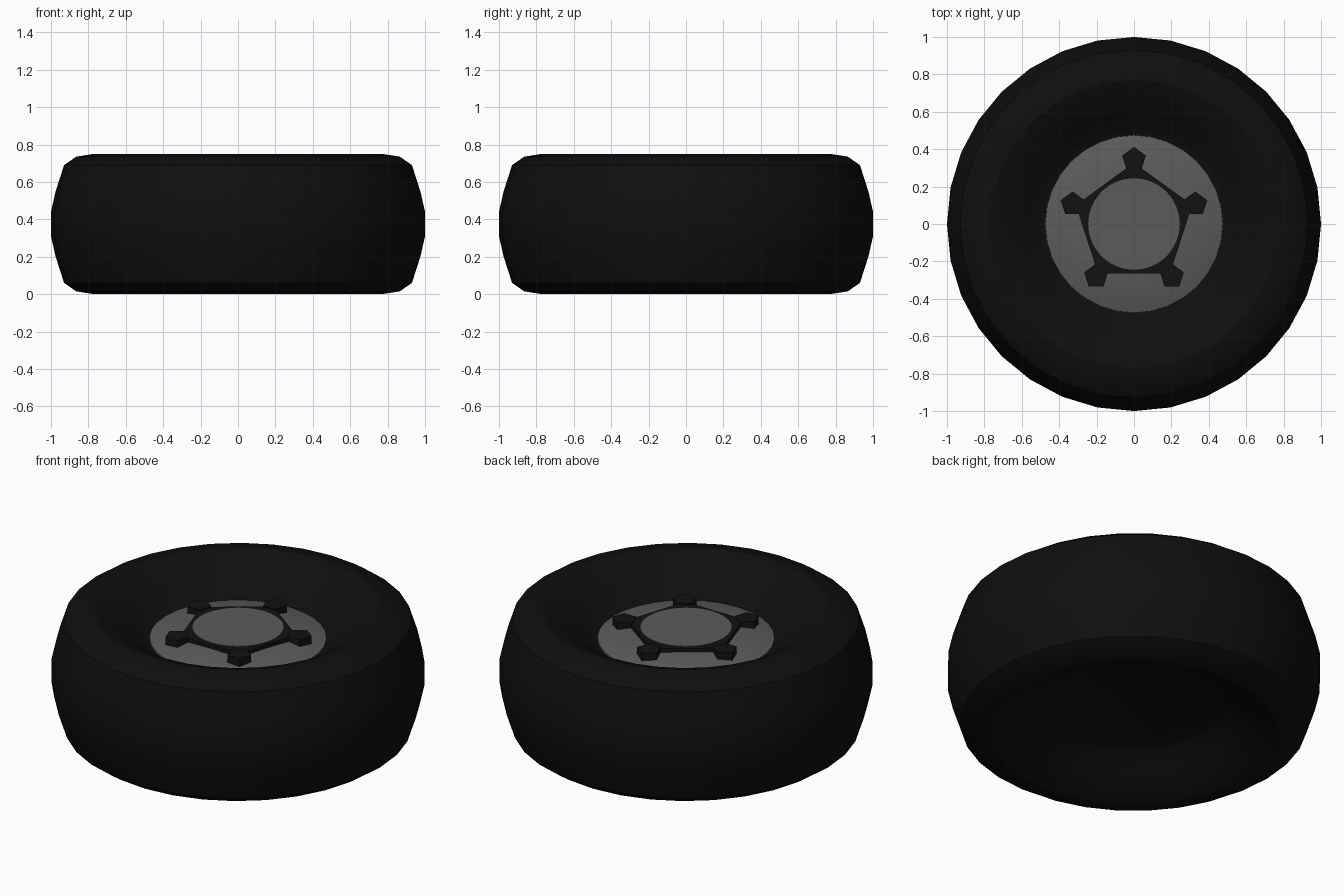
import bpy, bmesh, math

if "Cube" in bpy.data.objects:
    bpy.data.objects.remove(bpy.data.objects["Cube"])


def material(name, v):
    m = bpy.data.materials.new(name)
    m.diffuse_color = (v, v, v, 1)
    m.use_nodes = True
    m.node_tree.nodes["Principled BSDF"].inputs["Base Color"].default_value = m.diffuse_color
    return m


rubber = material("black rubber", 0.0045)
dark_metal = material("dark metal", 0.006)
steel = material("grey steel", 0.105)


def finish(name, bm, mat, smooth=True):
    bmesh.ops.recalc_face_normals(bm, faces=bm.faces)
    me = bpy.data.meshes.new(name)
    bm.to_mesh(me)
    bm.free()
    me.materials.append(mat)
    ob = bpy.data.objects.new(name, me)
    bpy.context.collection.objects.link(ob)
    if smooth:
        bpy.ops.object.select_all(action='DESELECT')
        ob.select_set(True)
        bpy.context.view_layer.objects.active = ob
        bpy.ops.object.shade_smooth_by_angle(angle=math.radians(30))
    return ob


def lathe(name, profile, sides, mat, center=(0, 0), smooth=True):
    """Revolve (radius, z) points about z, closing both ends with caps."""
    bm = bmesh.new()
    rings = []
    for r, z in profile:
        rings.append([bm.verts.new((center[0] + r * math.cos(a), center[1] + r * math.sin(a), z))
                      for a in (math.pi / 2 + 2 * math.pi * i / sides for i in range(sides))])
    for a, b in zip(rings, rings[1:]):
        for i in range(sides):
            j = (i + 1) % sides
            bm.faces.new((a[i], a[j], b[j], b[i]))
    bm.faces.new(rings[0])
    bm.faces.new(rings[-1])
    return finish(name, bm, mat, smooth)


# Tyre: upper half profile mirrored about mid height, dished side walls
upper = [(1.0, 0.44), (0.975, 0.55), (0.93, 0.69), (0.865, 0.735), (0.77, 0.75),
         (0.68, 0.715), (0.59, 0.65), (0.51, 0.585), (0.46, 0.565)]
lower = [(r, 0.75 - z) for r, z in reversed(upper)]
lathe("tyre", lower + upper, 32, rubber)

# Shallow domed wheel disc
lathe("wheel_disc", [(0.475, 0.55), (0.475, 0.58), (0.41, 0.598), (0.30, 0.614), (0.20, 0.622)],
      32, steel)

# Five-sided hub plate with a round grey cap set flush in it
lathe("hub_plate", [(0.327, 0.60), (0.327, 0.638)], 5, dark_metal, smooth=False)
lathe("hub_cap", [(0.245, 0.61), (0.245, 0.641)], 32, steel)

# Five wheel nuts, one at each plate corner; each points outward
for k in range(5):
    a = 2 * math.pi * k / 5
    c = (-0.345 * math.sin(a), 0.345 * math.cos(a))
    lathe(f"wheel_nut_{k + 1}", [(0.067, 0.58), (0.067, 0.645)], 5, dark_metal, c, False)
